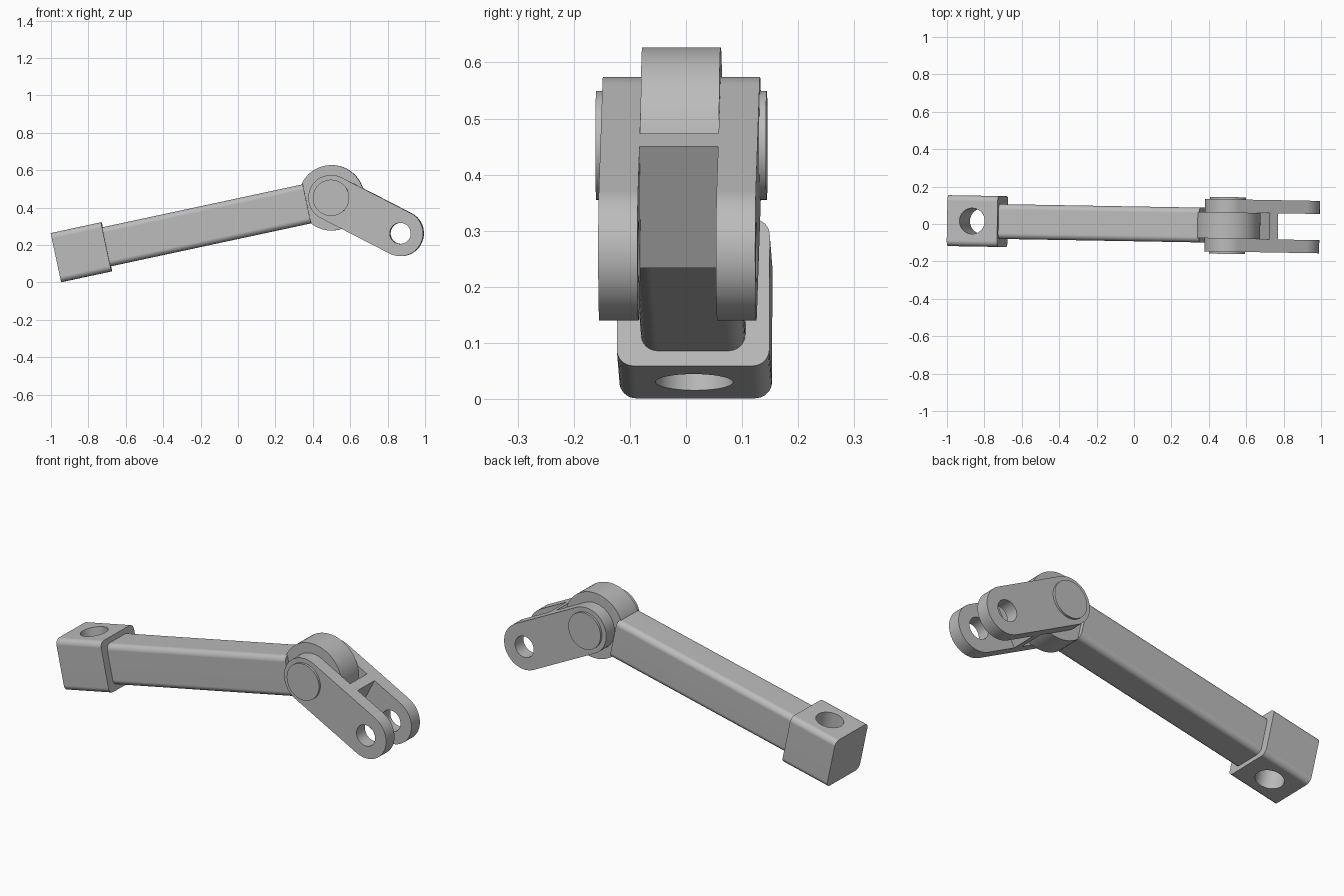
import bpy
import bmesh
from math import cos, sin, pi, radians
from mathutils import Matrix

cube = bpy.data.objects.get("Cube")
if cube:
    bpy.data.objects.remove(cube, do_unlink=True)

metal = bpy.data.materials.new("grey metal")
metal.use_nodes = True
grey = (0.5, 0.5, 0.5, 1)
metal.diffuse_color = grey
metal.node_tree.nodes["Principled BSDF"].inputs["Base Color"].default_value = grey

# Both members hang on the hinge pivot; x runs along each member
pivot = Matrix.Translation((0.5, -0.008, 0.452)) @ Matrix.Rotation(radians(-1), 4, "Z")
rod_frame = pivot @ Matrix.Rotation(radians(-12.1), 4, "Y")
fork_frame = pivot @ Matrix.Rotation(radians(27.2), 4, "Y")


def arcs(corners, radius, sweep, start, steps):
    """Outline made of equal arcs around the given centres, counterclockwise."""
    points = []
    for i, (cx, cy) in enumerate(corners):
        for s in range(steps + 1):
            a = start + sweep * (i + s / steps)
            points.append((cx + radius * cos(a), cy + radius * sin(a)))
    return points


def rounded_rect(width, height, radius):
    w, h = width / 2 - radius, height / 2 - radius
    return arcs([(w, h), (-w, h), (-w, -h), (w, -h)], radius, pi / 2, 0, 8)


def circle(radius, cx=0, cy=0):
    return arcs([(cx, cy)], radius, 2 * pi, 0, 64)[:-1]


def prism(name, outline, axis, lo, hi, frame, offset=(0, 0, 0)):
    """Extrude an outline along a local axis from lo to hi."""
    place = {"X": lambda p, d: (d, p[0], p[1]),
             "Y": lambda p, d: (p[0], d, p[1]),
             "Z": lambda p, d: (p[0], p[1], d)}[axis]
    bm = bmesh.new()
    ends = [[bm.verts.new(place(p, d)) for p in outline] for d in (lo, hi)]
    bm.faces.new(ends[0])
    bm.faces.new(ends[1])
    n = len(outline)
    for i in range(n):
        j = (i + 1) % n
        bm.faces.new((ends[0][i], ends[0][j], ends[1][j], ends[1][i]))
    bmesh.ops.translate(bm, verts=bm.verts, vec=offset)
    bmesh.ops.recalc_face_normals(bm, faces=bm.faces)
    mesh = bpy.data.meshes.new(name)
    bm.to_mesh(mesh)
    bm.free()
    mesh.materials.append(metal)
    obj = bpy.data.objects.new(name, mesh)
    bpy.context.collection.objects.link(obj)
    obj.matrix_world = frame
    return obj


def activate(obj):
    bpy.ops.object.select_all(action="DESELECT")
    obj.select_set(True)
    bpy.context.view_layer.objects.active = obj


def drill(obj, cutter):
    cutter.hide_render = True
    bpy.context.view_layer.update()
    mod = obj.modifiers.new("hole", "BOOLEAN")
    mod.operation = "DIFFERENCE"
    mod.solver = "EXACT"
    mod.object = cutter
    activate(obj)
    bpy.ops.object.modifier_apply(modifier=mod.name)
    bpy.data.objects.remove(cutter, do_unlink=True)


parts = []

# Rod with its square end block, cross-drilled
drop = (0, 0, -0.004)
parts.append(prism("rod", rounded_rect(0.186, 0.213, 0.03), "X", -1.24, -0.134, rod_frame, drop))
end_block = prism("end_block", rounded_rect(0.272, 0.268, 0.03), "X", -1.506, -1.231, rod_frame, drop)
drill(end_block, prism("block_cutter", circle(0.069, -1.369), "Z", -0.3, 0.3, rod_frame))
parts.append(end_block)

# Round eye at the hinge end of the rod
parts.append(prism("rod_eye", circle(0.175), "Y", -0.07, 0.07, rod_frame))

# Fork: two drilled arms joined by a web
reach, arm_radius = 0.416, 0.122
arm_outline = arcs([(reach, 0), (0, 0)], arm_radius, pi, -pi / 2, 32)
for name, side in (("left_arm", 1), ("right_arm", -1)):
    lo, hi = sorted((side * 0.07, side * 0.14))
    arm = prism(name, arm_outline, "Y", lo, hi, fork_frame)
    drill(arm, prism("arm_cutter", circle(0.056, reach), "Y", -0.3, 0.3, fork_frame))
    parts.append(arm)
web = [(0.19, -arm_radius), (0.241, -arm_radius), (0.241, arm_radius), (0.19, arm_radius)]
parts.append(prism("fork_web", web, "Y", -0.07, 0.07, fork_frame))

# Hinge pin
parts.append(prism("hinge_pin", circle(0.097), "Y", -0.152, 0.152, fork_frame))

for part in parts:
    activate(part)
    bpy.ops.object.shade_smooth_by_angle(angle=radians(30))
    part.modifiers.new("even shading", "WEIGHTED_NORMAL").keep_sharp = True
